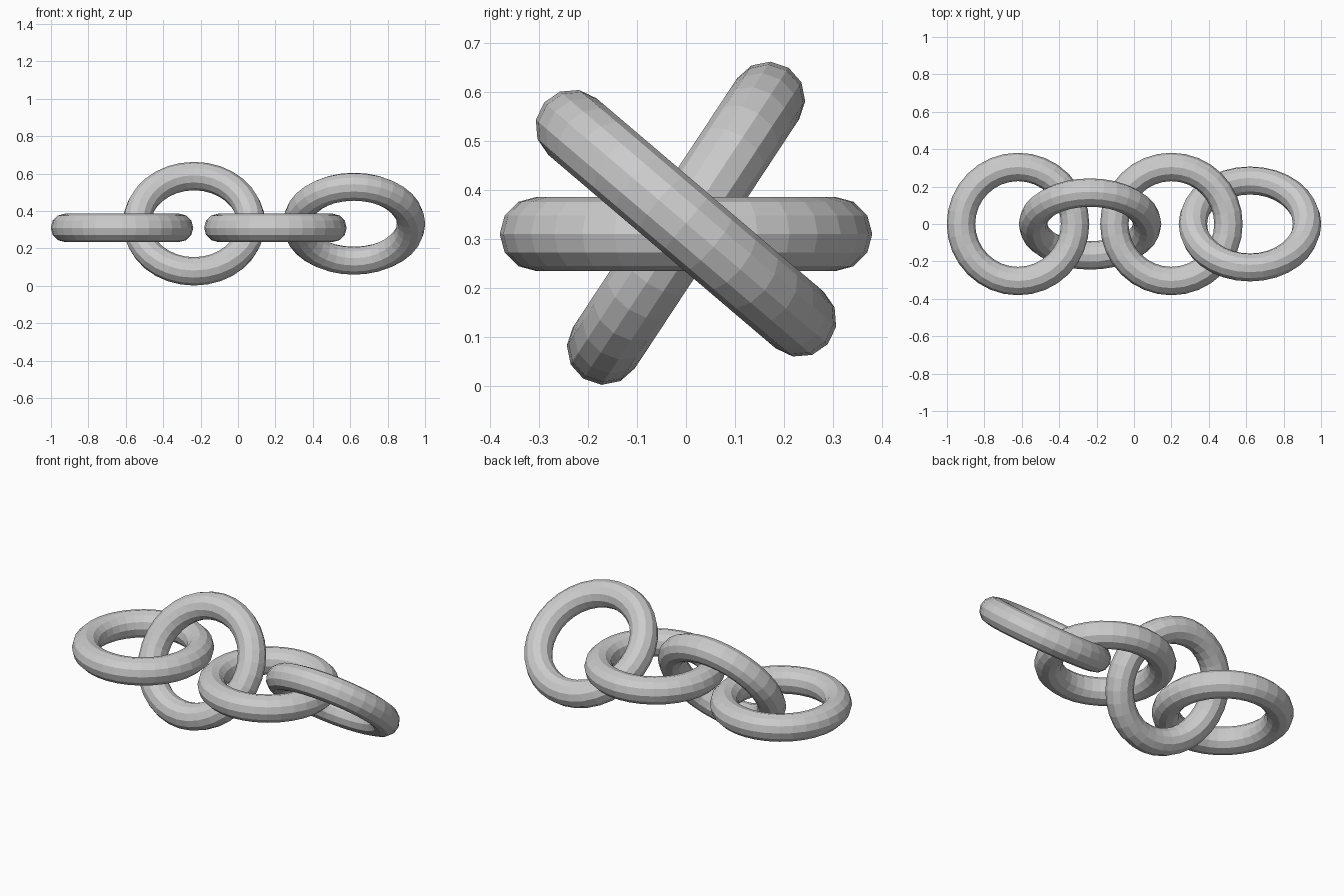
import bpy
from math import radians

if "Cube" in bpy.data.objects:
    bpy.data.objects.remove(bpy.data.objects["Cube"])

# Chain links: name, x, z, tilt about x in degrees
LINKS = [
    ("chain_link_1", -0.62, 0.31, 0.0),
    ("chain_link_2", -0.235, 0.332, 56.6),
    ("chain_link_3", 0.20, 0.31, 0.0),
    ("chain_link_4", 0.62, 0.332, -40.4),
]


def add_link(name, x, z, tilt):
    """One faceted round link."""
    bpy.ops.mesh.primitive_torus_add(
        major_segments=32, minor_segments=12,
        major_radius=0.305, minor_radius=0.076,
        location=(x, 0, z), rotation=(radians(tilt), 0, 0))
    link = bpy.context.object
    link.name = name
    bpy.ops.object.shade_flat()


for spec in LINKS:
    add_link(*spec)
